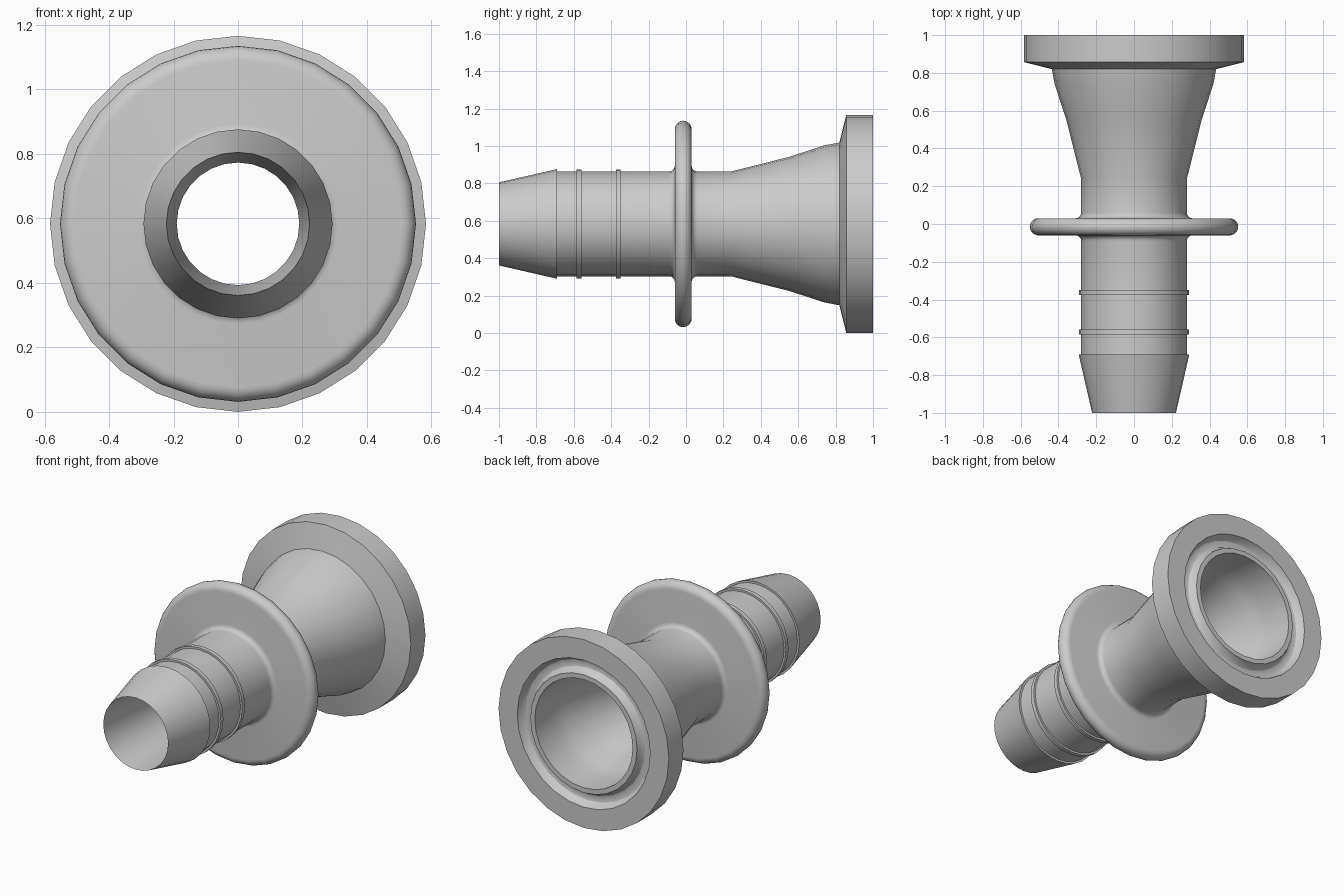
import bpy, bmesh
from math import sin, cos, pi, radians

if "Cube" in bpy.data.objects:
    bpy.data.objects.remove(bpy.data.objects["Cube"])

R = 0.583      # largest radius, also the axis height
SIDES = 28


def arc(y, r, rad_y, rad_r, a0, a1, steps=5):
    """Points (y, radius) along an elliptical arc, angles in degrees."""
    pts = []
    for i in range(steps + 1):
        a = radians(a0 + (a1 - a0) * i / steps)
        pts.append((y + rad_y * cos(a), r + rad_r * sin(a)))
    return pts


def ridge(y, width=0.026, base=0.28, top=0.292):
    return [(y - width / 2, base), (y - width / 2, top),
            (y + width / 2, top), (y + width / 2, base)]


def lathe(name, profile):
    """Revolve a closed (y, radius) profile around the y axis."""
    bm = bmesh.new()
    rings = []
    for i in range(SIDES):
        a = 2 * pi * i / SIDES
        rings.append([bm.verts.new((r * sin(a), y, R + r * cos(a))) for y, r in profile])
    n = len(profile)
    for i in range(SIDES):
        p, q = rings[i], rings[(i + 1) % SIDES]
        for j in range(n):
            k = (j + 1) % n
            bm.faces.new((p[j], p[k], q[k], q[j]))
    bmesh.ops.recalc_face_normals(bm, faces=bm.faces)
    mesh = bpy.data.meshes.new(name)
    bm.to_mesh(mesh)
    bm.free()
    obj = bpy.data.objects.new(name, mesh)
    bpy.context.collection.objects.link(obj)
    bpy.context.view_layer.objects.active = obj
    obj.select_set(True)
    bpy.ops.object.shade_smooth_by_angle(angle=radians(30))
    return obj


# Hose tail: tapered nose, small step, two thin ridges
profile = [(-1, 0.222), (-0.69, 0.293), (-0.69, 0.28)]
profile += ridge(-0.572) + ridge(-0.362)

# Middle collar: base fillets and a fully rounded rim
profile += arc(-0.09, 0.31, 0.03, 0.03, -90, 0, 4)
profile += arc(-0.015, 0.507, 0.045, 0.045, 180, 0, 10)
profile += arc(0.06, 0.31, 0.03, 0.03, 180, 270, 4)

# Flared neck and clamp flange
profile += [(0.24, 0.28), (0.55, 0.358), (0.74, 0.42), (0.82, 0.435),
            (0.857, R), (1, R)]

# Gasket groove in the back face
profile += [(1, 0.455), (0.97, 0.445), (0.955, 0.43), (0.95, 0.41),
            (0.955, 0.39), (0.97, 0.375), (1, 0.365)]

# Bore: flared at the back, narrow through the tail, opening at the nose
profile += [(1, 0.335), (0.82, 0.335), (0.74, 0.322), (0.55, 0.265),
            (0.24, 0.19), (-0.69, 0.19)]

lathe("hose_clamp_fitting", profile)
